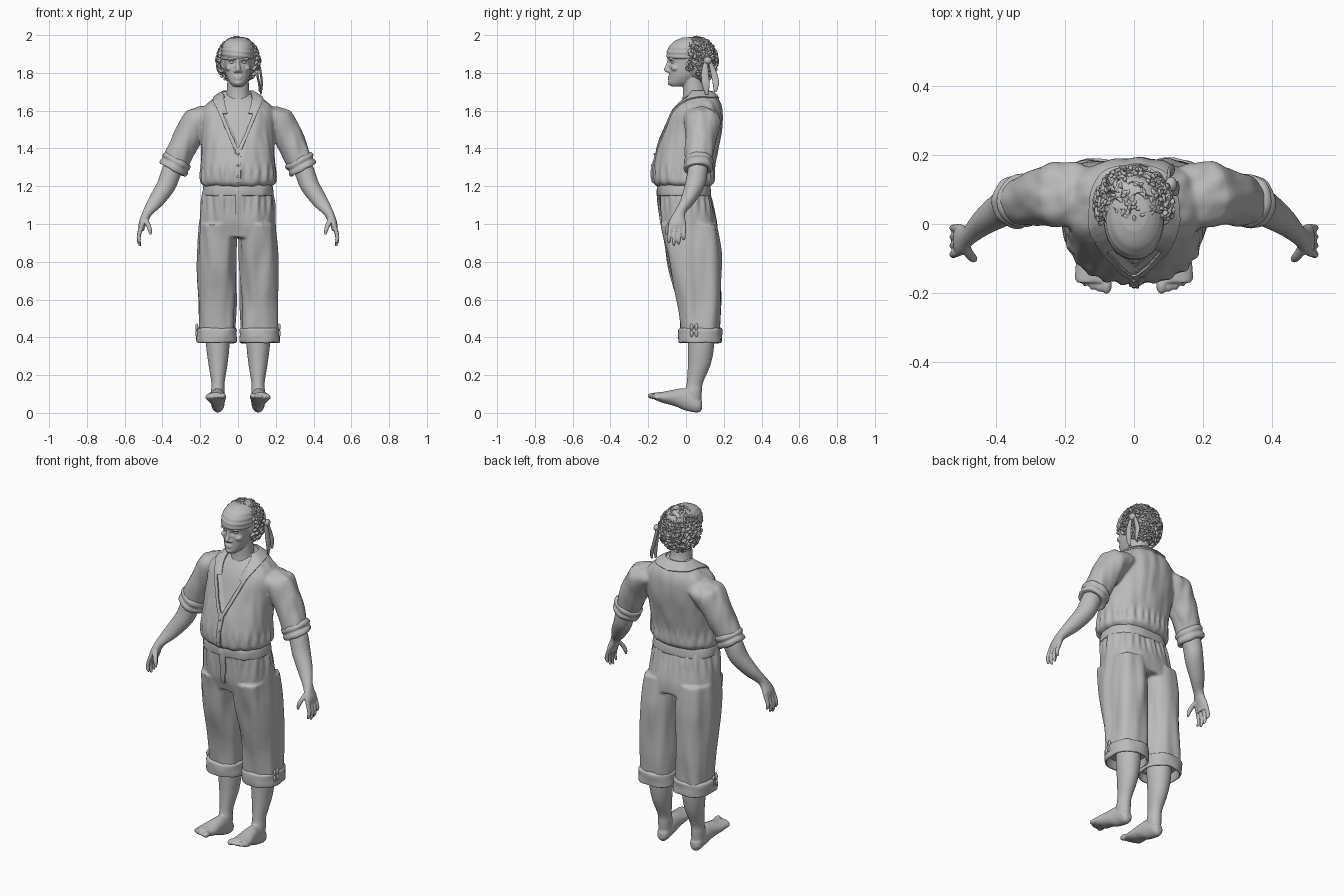
import bpy, bmesh, math, random
from mathutils import Vector, Matrix, noise

random.seed(4)
if "Cube" in bpy.data.objects:
    bpy.data.objects.remove(bpy.data.objects["Cube"])

X, Y, Z = Vector((1, 0, 0)), Vector((0, 1, 0)), Vector((0, 0, 1))
ARM = Vector((.88, 0, .475))      # across the arm, seen from the front

clay = bpy.data.materials.new("grey_clay")
clay.use_nodes = True
clay.diffuse_color = (.5, .5, .5, 1)
clay.node_tree.nodes["Principled BSDF"].inputs["Base Color"].default_value = (.5, .5, .5, 1)


def spline(pts, k=4):
    """Catmull-Rom resampling of equal-length tuples."""
    out = []
    for i in range(len(pts) - 1):
        a, b, c, d = pts[max(i - 1, 0)], pts[i], pts[i + 1], pts[min(i + 2, len(pts) - 1)]
        for s in range(k):
            t = s / k
            out.append([q + .5 * t * (r - p + t * (2 * p - 5 * q + 4 * r - w + t * (3 * (q - r) + w - p)))
                        for p, q, r, w in zip(a, b, c, d)])
    return out + [list(pts[-1])]


def loft(bm, rings, u=X, v=Y, n=32, power=2, k=4):
    """Skin over rings given as (x, y, z, half size on u, half size on v)."""
    rows = []
    for x, y, z, a, b in spline(rings, k):
        row = []
        for i in range(n):
            c, s = math.cos(math.tau * i / n), math.sin(math.tau * i / n)
            c, s = (math.copysign(abs(q) ** (2 / power), q) for q in (c, s))
            row.append(bm.verts.new(Vector((x, y, z)) + u * a * c + v * b * s))
        rows.append(row)
    for r, q in zip(rows, rows[1:]):
        for i in range(n):
            bm.faces.new((r[i], r[(i + 1) % n], q[(i + 1) % n], q[i]))
    bm.faces.new(rows[0])
    bm.faces.new(rows[-1])


def level(table):
    """Rings from (x centre, z, half width, front y, back y)."""
    return [(x, (f + b) / 2, z, w, (b - f) / 2) for x, z, w, f, b in table]


def ball(bm, centre, size):
    bmesh.ops.create_uvsphere(bm, u_segments=20, v_segments=12, radius=1,
                              matrix=Matrix.LocRotScale(Vector(centre), None, Vector(size)))


def sheet(bm, edges, k=8):
    rows = [[bm.verts.new(p) for p in spline(e, k)] for e in edges]
    for r, q in zip(rows, rows[1:]):
        for i in range(len(r) - 1):
            bm.faces.new((r[i], r[i + 1], q[i + 1], q[i]))


def finish(bm, name, voxel=0, smooth=0, mirror=False, sculpt=None, wrap=None, over="ABOVE_SURFACE", thick=0):
    """Turn the bmesh into an object, bake its modifiers and sculpt along the normals."""
    bmesh.ops.recalc_face_normals(bm, faces=bm.faces)
    me = bpy.data.meshes.new(name)
    bm.to_mesh(me)
    bm.free()
    ob = bpy.data.objects.new(name, me)
    bpy.context.collection.objects.link(ob)
    if mirror:
        ob.modifiers.new("mirror", "MIRROR")
    if voxel:
        m = ob.modifiers.new("fuse", "REMESH")
        m.mode, m.voxel_size = "VOXEL", voxel
    if smooth:
        m = ob.modifiers.new("relax", "SMOOTH")
        m.factor, m.iterations = .5, smooth
    if wrap:
        m = ob.modifiers.new("wrap", "SHRINKWRAP")
        m.target, m.wrap_mode, m.offset = wrap, over, .004
    if thick:
        m = ob.modifiers.new("cloth", "SOLIDIFY")
        m.thickness, m.offset = thick, 0
    bpy.context.view_layer.update()
    me = bpy.data.meshes.new_from_object(ob.evaluated_get(bpy.context.evaluated_depsgraph_get()))
    ob.modifiers.clear()
    ob.data = me
    if sculpt:
        moved = [v.co + v.normal * sculpt(v.co, v.normal) for v in me.vertices]
        for v, co in zip(me.vertices, moved):
            v.co = co
    me.materials.clear()
    me.materials.append(clay)
    for p in me.polygons:
        p.use_smooth = True
    me.set_sharp_from_angle(angle=math.radians(55))
    return ob


def wrinkle(p, across, along, size):
    return size * noise.noise(Vector((p.x * across, p.y * across, p.z * along)))


# Shirt: torso and sleeves in one cloth
def shirt_folds(p, n):
    d = wrinkle(p, 22, 5, .007)
    d += .004 * math.sin(math.atan2(p.y, p.x) * 24) * max(0, 1 - abs(p.z - 1.27) / .06)
    v = .45 * (p.z - 1.4) - abs(p.x)
    if v > 0 and n.y < -.1 and p.y < .04:
        d = -.014 * min(1, v / .012)
    return d


bm = bmesh.new()
loft(bm, level([(0, 1.2, .178, -.15, .125), (0, 1.225, .2, -.172, .15), (0, 1.3, .197, -.174, .151),
                (0, 1.4, .193, -.15, .172), (0, 1.5, .198, -.115, .19), (0, 1.58, .2, -.085, .192),
                (0, 1.63, .172, -.06, .185), (0, 1.67, .12, -.03, .165), (0, 1.7, .08, 0, .14)]), n=48, power=2.3)
for s in (-1, 1):
    loft(bm, [(s * x, y, z, a, b) for x, y, z, a, b in
              [(.11, .075, 1.585, .085, .08), (.2, .085, 1.555, .098, .086), (.265, .08, 1.46, .085, .076),
               (.325, .067, 1.34, .072, .07), (.335, .065, 1.32, .065, .063)]],
         Y, Vector((s * ARM.x, 0, ARM.z)))
shirt = finish(bm, "shirt", voxel=.007, smooth=5, sculpt=shirt_folds)

# Rolled sleeve cuffs
bm = bmesh.new()
loft(bm, [(.316, .068, 1.35, .06, .058), (.319, .068, 1.343, .073, .075), (.327, .067, 1.33, .078, .081),
          (.333, .066, 1.315, .073, .075), (.34, .064, 1.3, .077, .08), (.347, .062, 1.286, .07, .074),
          (.345, .062, 1.29, .05, .05)], Y, ARM, k=5)
finish(bm, "sleeve_cuffs", mirror=True, sculpt=lambda p, n: wrinkle(p, 25, 25, .006))

# Collar, open neckline edges, button placket and buttons
bm = bmesh.new()
sheet(bm, [[(0, .125, 1.715), (.06, .105, 1.725), (.083, .04, 1.72), (.078, -.03, 1.665), (.058, -.08, 1.59)],
           [(0, .155, 1.705), (.085, .125, 1.708), (.112, .04, 1.705), (.105, -.045, 1.66), (.075, -.087, 1.59)],
           [(0, .175, 1.665), (.1, .14, 1.67), (.135, .035, 1.67), (.125, -.065, 1.632), (.09, -.094, 1.585)]])
finish(bm, "collar", mirror=True, wrap=shirt, over="OUTSIDE_SURFACE", thick=.008)
bm = bmesh.new()
sheet(bm, [[(w, -.155, 1.395), (.035 + w, -.13, 1.475), (.07 + w, -.09, 1.56), (.095 + w, -.05, 1.62)]
           for w in (0, .01, .02)])
finish(bm, "neckline_edges", mirror=True, wrap=shirt, thick=.008)
bm = bmesh.new()
sheet(bm, [[(w, -.16, 1.41), (w, -.18, 1.32), (w, -.18, 1.215)] for w in (-.014, 0, .014)])
finish(bm, "placket", wrap=shirt, thick=.007)
bm = bmesh.new()
for z, y in ((1.37, -.167), (1.31, -.181), (1.25, -.183)):
    ball(bm, (0, y, z), (.007, .004, .007))
finish(bm, "buttons")


# Trousers: hips and both legs in one cloth
def trouser_folds(p, n):
    d = wrinkle(p, 16, 3.5, .014)
    return d + .004 * math.sin(math.atan2(p.y, p.x) * 26) * max(0, 1 - abs(p.z - 1.11) / .08)


bm = bmesh.new()
loft(bm, level([(0, 1.19, .176, -.145, .12), (0, 1.1, .195, -.141, .142), (0, 1, .205, -.135, .163),
                (0, .93, .205, -.11, .165)]), n=48, power=2.4)
for s in (-1, 1):
    loft(bm, level([(s * x, z, w, f, b) for x, z, w, f, b in
                    [(.106, 1, .098, -.132, .162), (.109, .9, .1, -.115, .175), (.111, .8, .1, -.095, .185),
                     (.112, .6, .1, -.052, .186), (.113, .45, .1, -.034, .184), (.113, .41, .098, -.03, .18)]]),
         power=2.5)
trousers = finish(bm, "trousers", voxel=.008, smooth=4, sculpt=trouser_folds)

# Turned-up hems, open underneath, with a small tie on the outside
bm = bmesh.new()
loft(bm, level([(.113, .45, .096, -.028, .178), (.114, .442, .107, -.04, .19), (.114, .41, .108, -.041, .191),
                (.114, .38, .108, -.04, .191), (.113, .372, .104, -.036, .187), (.112, .376, .096, -.026, .178),
                (.11, .43, .09, -.02, .17)]), n=40, power=2.5)
finish(bm, "trouser_hems", mirror=True, sculpt=lambda p, n: wrinkle(p, 18, 18, .006))
bm = bmesh.new()
for y, z in ((.03, .455), (.055, .455), (.03, .42), (.055, .42)):
    ball(bm, (.218, y, z), (.008, .009, .018))
finish(bm, "hem_ties", mirror=True)

# Waistband and fly
bm = bmesh.new()
loft(bm, level([(0, 1.15, .18, -.143, .125), (0, 1.155, .188, -.15, .132), (0, 1.195, .184, -.152, .129),
                (0, 1.21, .176, -.145, .122)]), n=48, power=2.4)
finish(bm, "waistband", sculpt=lambda p, n: wrinkle(p, 25, 10, .005))
bm = bmesh.new()
sheet(bm, [[(w, -.16, 1.2), (w, -.16, 1.1), (w * .6 - .006, -.15, .98)] for w in (-.018, 0, .018)])
finish(bm, "fly", wrap=trousers, thick=.007)

# Forearms and hands
bm = bmesh.new()
loft(bm, [(.325, .066, 1.34, .05, .05), (.355, .06, 1.27, .053, .053), (.382, .045, 1.2, .053, .05),
          (.435, .008, 1.12, .04, .041), (.476, -.03, 1.065, .03, .027), (.492, -.042, 1.035, .037, .023),
          (.507, -.046, 1, .047, .02), (.512, -.048, .97, .044, .016)], Y, ARM)
for i, length in enumerate((.078, .092, .085, .062)):
    y = -.083 + .024 * i
    loft(bm, [(.51, y, .99, .012, .012), (.524, y * 1.05, .975 - length * .4, .011, .011),
              (.525, y * 1.08, .975 - length * .75, .01, .01), (.518, y * 1.1, .975 - length, .006, .006)], Y, X, n=12)
loft(bm, [(.495, -.06, 1.035, .018, .016), (.478, -.088, 1, .014, .014), (.467, -.1, .97, .012, .012),
          (.463, -.104, .943, .006, .006)], Y, X, n=12)
finish(bm, "arms_and_hands", voxel=.004, smooth=3, mirror=True)

# Shins and bare feet
bm = bmesh.new()
loft(bm, level([(.107, .46, .06, .01, .145), (.107, .37, .063, .01, .15), (.106, .26, .051, .01, .132),
                (.106, .16, .035, .004, .09), (.107, .11, .036, -.005, .084), (.107, .05, .033, 0, .08)]))
loft(bm, [(.107, .086, .04, .015, .018), (.107, .065, .044, .033, .042), (.107, 0, .07, .038, .058),
          (.111, -.06, .08, .045, .044), (.117, -.12, .082, .053, .03), (.119, -.17, .09, .048, .018)], X, Z)
for i, r in enumerate((.016, .012, .012, .011, .011)):
    ball(bm, (.08 + .0205 * i, -.178 + .0018 * i * i, .09 - .002 * i), (r, r + .01, r))
finish(bm, "legs_and_feet", voxel=.005, smooth=3, mirror=True)


# Head and neck
def eye_sockets(p, n):
    if n.y > 0 or p.y > -.03:
        return 0
    return -.01 * math.exp(-((abs(p.x) - .031) / .017) ** 2 - ((p.z - 1.855) / .01) ** 2)


bm = bmesh.new()
loft(bm, level([(0, 1.728, .026, -.078, -.02), (0, 1.745, .042, -.092, .03), (0, 1.77, .056, -.09, .06),
                (0, 1.8, .067, -.089, .1), (0, 1.85, .074, -.091, .13), (0, 1.9, .078, -.094, .14),
                (0, 1.95, .073, -.07, .13), (0, 1.98, .045, -.03, .09)]), power=2.2)
loft(bm, level([(0, 1.6, .09, -.03, .13), (0, 1.67, .066, -.018, .118), (0, 1.73, .058, -.016, .1),
                (0, 1.8, .056, -.016, .1)]))
loft(bm, [(0, -.086, 1.875, .011, .01), (0, -.094, 1.845, .01, .012), (0, -.104, 1.818, .014, .013),
          (0, -.096, 1.803, .012, .01)], X, Y, n=16)
ball(bm, (0, -.084, 1.748), (.021, .013, .015))
for z, w in ((1.779, .025), (1.768, .021)):
    ball(bm, (0, -.087, z), (w, .011, .0055))
for s in (-1, 1):
    ball(bm, (s * .014, -.092, 1.809), (.009, .011, .008))
    ball(bm, (s * .032, -.078, 1.874), (.027, .014, .009))
    ball(bm, (s * .046, -.055, 1.825), (.02, .024, .016))
    ball(bm, (s * .078, .03, 1.84), (.012, .02, .032))
finish(bm, "head", voxel=.0045, smooth=3, sculpt=eye_sockets)
bm = bmesh.new()
ball(bm, (.031, -.066, 1.856), (.014, .013, .01))
finish(bm, "eyes", mirror=True)

# Headband with knot and two hanging tails
bm = bmesh.new()
loft(bm, level([(0, 1.872, .076, -.09, .13), (0, 1.878, .083, -.1, .14), (0, 1.91, .087, -.102, .145),
                (0, 1.945, .082, -.086, .14), (0, 1.97, .065, -.058, .12), (0, 1.986, .038, -.02, .09)]),
     n=48, power=2.1, k=6)
finish(bm, "headband", sculpt=lambda p, n: .002 * math.sin(p.z * 260 + p.x * 25) * (1 - max(n.z, 0)))
bm = bmesh.new()
ball(bm, (.108, .115, 1.865), (.017, .022, .02))
loft(bm, [(.108, .105, 1.865, .01, .006), (.12, .1, 1.8, .019, .006), (.126, .105, 1.74, .02, .006),
          (.12, .11, 1.685, .008, .004)], Y, X, n=16)
loft(bm, [(.1, .125, 1.865, .01, .006), (.103, .15, 1.79, .017, .006), (.112, .158, 1.74, .016, .006),
          (.114, .155, 1.7, .007, .004)], Y, X, n=16)
finish(bm, "headband_knot")

# Curly hair: a cap under many small open coils
bm = bmesh.new()
ball(bm, (0, .058, 1.868), (.097, .102, .114))
count = 330
for i in range(count):
    z = 1 - 2 * (i + .5) / count
    r, turn = math.sqrt(1 - z * z), i * 2.39996
    d = Vector((r * math.cos(turn), r * math.sin(turn), z))
    if d.y < (-.4 if z > -.4 else .05) or z < -.88:
        continue
    centre = Vector((d.x * .109, .055 + d.y * .108, 1.865 + z * .12))
    side = d.orthogonal().normalized()
    up = d.cross(side)
    start, size, path = random.random() * math.tau, random.uniform(.011, .02), []
    for j in range(6):
        a = start + j * .85
        q = centre + (side * math.cos(a) + up * math.sin(a)) * size + d * (.006 - .003 * j)
        path.append((*q, *([.0035 if j in (0, 5) else .0085] * 2)))
    axis = (side * math.sin(start) - up * math.cos(start)).cross(d).normalized()
    loft(bm, path, axis, d, n=8, k=2)
finish(bm, "curly_hair")
